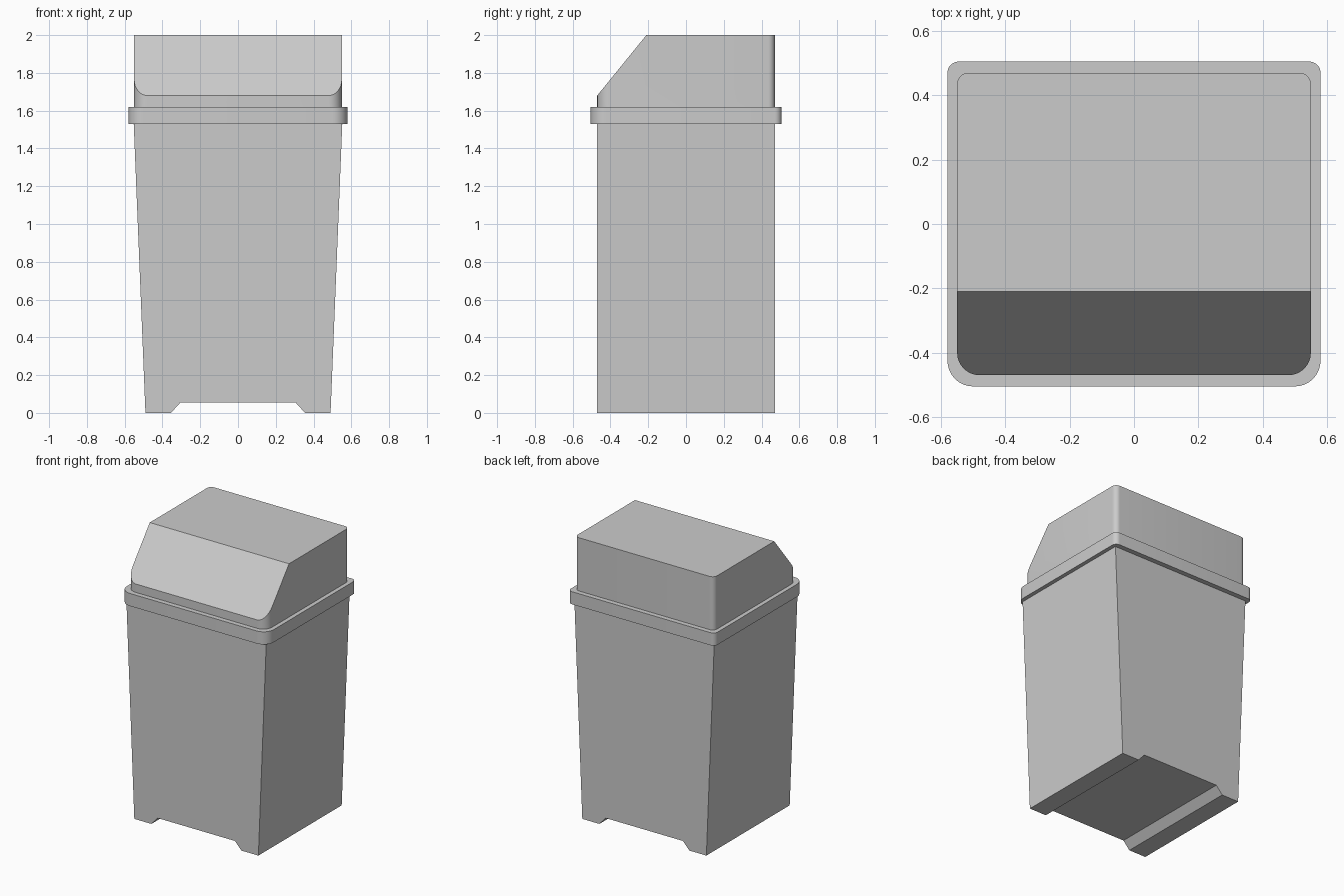
import bpy, bmesh, math
from mathutils import Vector

if "Cube" in bpy.data.objects:
    bpy.data.objects.remove(bpy.data.objects["Cube"])

grey = bpy.data.materials.new("light grey plastic")
grey.diffuse_color = (0.6, 0.6, 0.6, 1)
grey.use_nodes = True
grey.node_tree.nodes["Principled BSDF"].inputs["Base Color"].default_value = grey.diffuse_color


def finish(name, bm, smooth=True):
    bmesh.ops.recalc_face_normals(bm, faces=bm.faces)
    mesh = bpy.data.meshes.new(name)
    bm.to_mesh(mesh)
    bm.free()
    mesh.materials.append(grey)
    obj = bpy.data.objects.new(name, mesh)
    bpy.context.collection.objects.link(obj)
    if smooth:
        bpy.ops.object.select_all(action='DESELECT')
        obj.select_set(True)
        bpy.context.view_layer.objects.active = obj
        bpy.ops.object.shade_smooth_by_angle(angle=math.radians(30))
    return obj


def extrude(points, offset):
    """Closed prism swept from a flat outline."""
    bm = bmesh.new()
    face = bm.faces.new([bm.verts.new(p) for p in points])
    top = bmesh.ops.extrude_face_region(bm, geom=[face], use_keep_orig=True)["geom"]
    verts = [g for g in top if isinstance(g, bmesh.types.BMVert)]
    bmesh.ops.translate(bm, verts=verts, vec=offset)
    return bm


def rounded_outline(hx, hy, front_r, back_r, z, steps=8):
    """Rectangle with separate front and back corner radii."""
    points = []
    for i, (sx, sy) in enumerate([(1, 1), (-1, 1), (-1, -1), (1, -1)]):
        r = back_r if sy > 0 else front_r
        for k in range(steps + 1):
            a = math.pi / 2 * (i + k / steps)
            points.append((sx * (hx - r) + r * math.cos(a),
                           sy * (hy - r) + r * math.sin(a), z))
    return points


# Tapered bin body with a chamfered channel under the base
half = [(0.305, 0.055), (0.355, 0), (0.49, 0), (0.552, 1.53)]
profile = half + [(-x, z) for x, z in reversed(half)]
finish("bin_body", extrude([(x, -0.47, z) for x, z in profile], (0, 0.94, 0)), smooth=False)

# Overhanging rim
finish("rim", extrude(rounded_outline(0.58, 0.505, 0.08, 0.035, 1.53), (0, 0, 0.09)))

# Lid with its upper front sliced off at a slope
lid = extrude(rounded_outline(0.55, 0.47, 0.07, 0.035, 1.62), (0, 0, 0.38))
low, high = Vector((0, -0.47, 1.68)), Vector((0, -0.21, 2.0))
normal = Vector((0, low.z - high.z, high.y - low.y))
cut = bmesh.ops.bisect_plane(lid, geom=lid.verts[:] + lid.edges[:] + lid.faces[:],
                             plane_co=low, plane_no=normal, clear_outer=True)
edges = [g for g in cut["geom_cut"] if isinstance(g, bmesh.types.BMEdge)]
bmesh.ops.contextual_create(lid, geom=edges)
finish("lid", lid)
